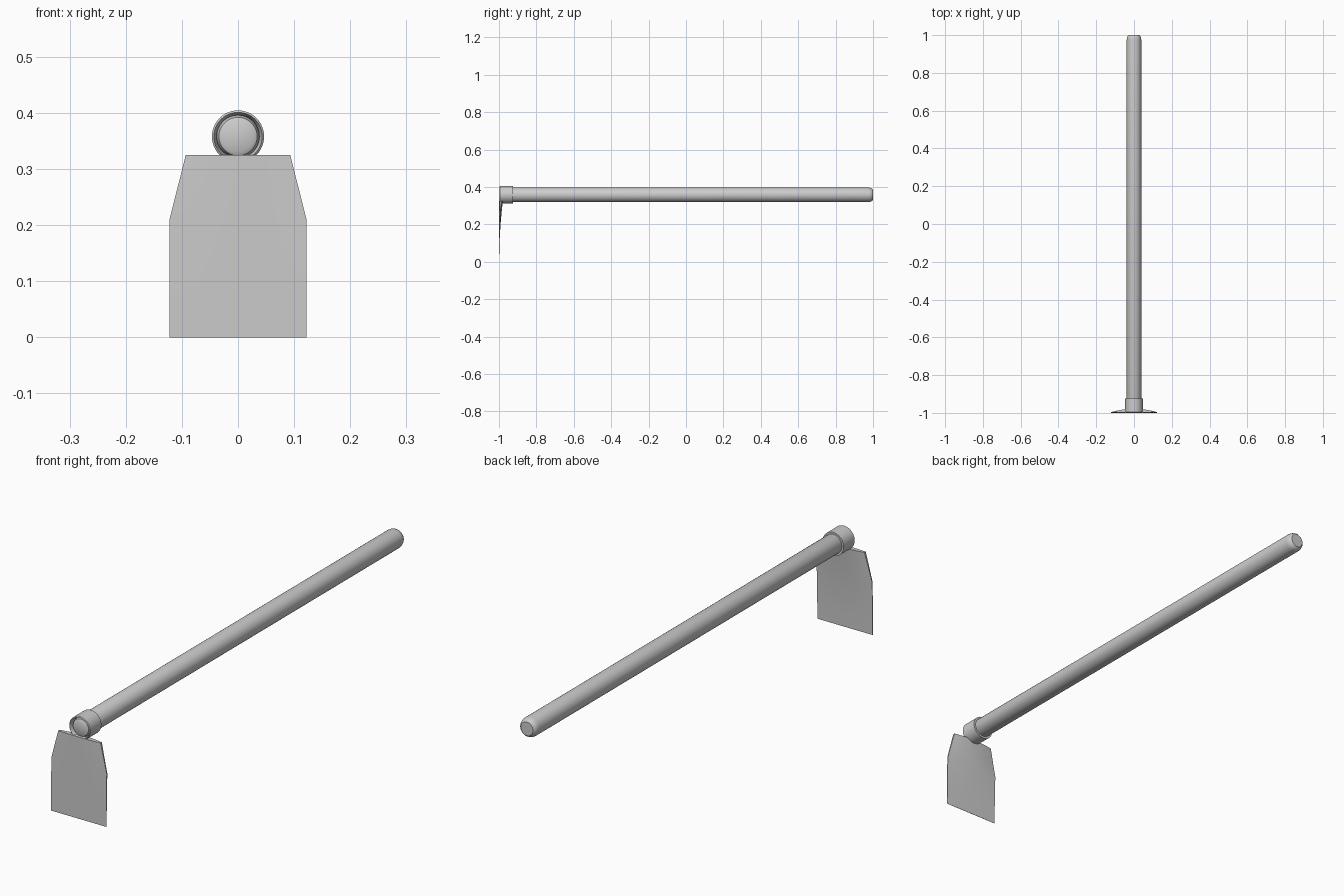
import bpy, bmesh, math
from mathutils import Vector

if "Cube" in bpy.data.objects:
    bpy.data.objects.remove(bpy.data.objects["Cube"])

AXIS_Z = 0.358


def make_object(name, bm):
    bmesh.ops.recalc_face_normals(bm, faces=bm.faces)
    mesh = bpy.data.meshes.new(name)
    bm.to_mesh(mesh)
    bm.free()
    obj = bpy.data.objects.new(name, mesh)
    bpy.context.collection.objects.link(obj)
    bpy.ops.object.select_all(action='DESELECT')
    obj.select_set(True)
    bpy.context.view_layer.objects.active = obj
    bpy.ops.object.shade_smooth_by_angle(angle=math.radians(35))
    return obj


def lathe(name, profile, closed, sides=48):
    """Revolve (radius, y) points around the handle axis."""
    bm = bmesh.new()
    rings = [[bm.verts.new((r * math.cos(i * math.tau / sides), y,
                            AXIS_Z + r * math.sin(i * math.tau / sides)))
              for i in range(sides)] for r, y in profile]
    pairs = list(zip(rings, rings[1:]))
    if closed:
        pairs.append((rings[-1], rings[0]))
    else:
        bm.faces.new(rings[0])
        bm.faces.new(rings[-1])
    for a, b in pairs:
        for i in range(sides):
            j = (i + 1) % sides
            bm.faces.new((a[i], a[j], b[j], b[i]))
    return make_object(name, bm)


# Round handle with softened ends
lathe("handle", [(0.027, -0.992), (0.034, -0.988), (0.0385, -0.975),
                 (0.0385, 0.975), (0.037, 0.986), (0.033, 0.995),
                 (0.027, 1.0)], False)

# Socket ring around the handle
lathe("collar", [(0.043, -0.997), (0.0465, -0.994), (0.0465, -0.925),
                 (0.038, -0.925), (0.038, -0.985)], True)

# Blade: flat in front, thickening towards the socket at the back
bm = bmesh.new()
rows = [(0, .122), (.07, .122), (.14, .122), (.21, .122), (.268, .1075), (.325, .093)]
cols = 10
front, back = [], []
for z, w in rows:
    k = z / 0.325
    lean = 0.003 * k ** 3
    thick = 0.001 + 0.02 * k ** 2
    f, b = [], []
    for i in range(cols + 1):
        u = 2 * i / cols - 1
        f.append(bm.verts.new((u * w, -1 + lean * u * u, z)))
        b.append(bm.verts.new((u * w, -1 + lean * u * u + thick * (1 - 0.6 * u * u), z)))
    front.append(f)
    back.append(b)
for grid in (front, back):
    for a, b in zip(grid, grid[1:]):
        for i in range(cols):
            bm.faces.new((a[i], a[i + 1], b[i + 1], b[i]))
for r in (0, -1):
    for i in range(cols):
        bm.faces.new((front[r][i], front[r][i + 1], back[r][i + 1], back[r][i]))
for c in (0, -1):
    for r in range(len(rows) - 1):
        bm.faces.new((front[r][c], front[r + 1][c], back[r + 1][c], back[r][c]))
make_object("blade", bm)
